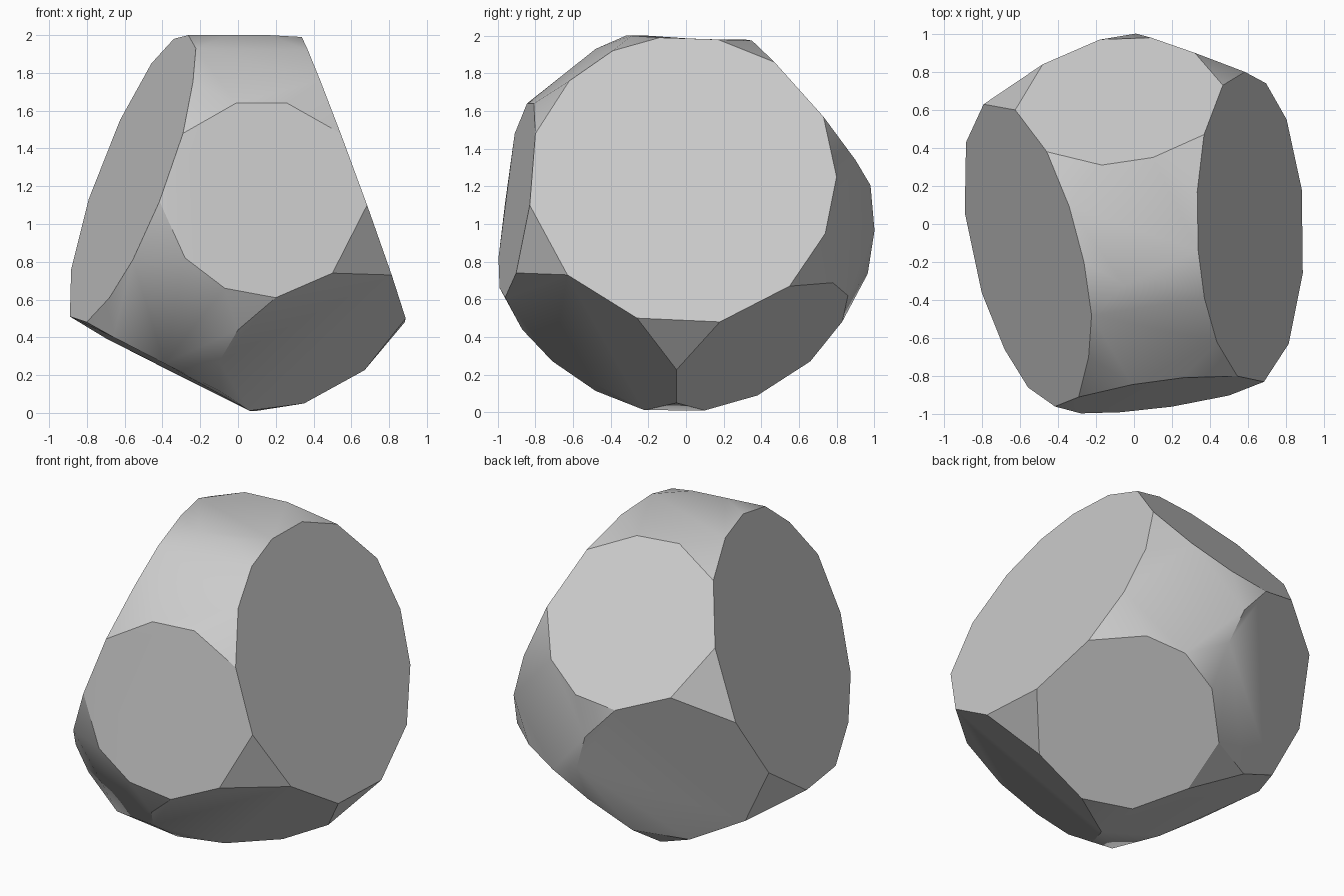
import bpy, bmesh, math

if "Cube" in bpy.data.objects:
    bpy.data.objects.remove(bpy.data.objects["Cube"])

points = []


def facet(axis, plane, outline):
    """Lift 2D outline corners onto a plane: coord[axis] = a + b*u + c*v."""
    a, b, c = plane
    for u, v in outline:
        p = [u, v]
        p.insert(axis, a + b * u + c * v)
        points.append(p)


# Large right facet (y, z)
facet(0, (1.064, -0.028, -0.367), [
    (.80, 1.25), (.74, .95), (.55, .67), (.18, .48), (-.26, .50), (-.63, .73), (-.83, 1.10),
    (-.80, 1.48), (-.62, 1.76), (-.39, 1.92), (-.14, 1.99), (.17, 1.98), (.47, 1.86), (.73, 1.57)])
# Large left facet (y, z)
facet(0, (-1.069, -0.2385, 0.379), [
    (.09, 1.98), (-.20, 2.0), (-.48, 1.93), (-.70, 1.75), (-.91, 1.48), (-.96, 1.12), (-.86, .81),
    (-.66, .61), (-.36, .48), (.06, .51), (.43, .76), (.63, 1.13), (.60, 1.55), (.38, 1.85)])
# Front facet (x, z)
facet(1, (-1.073, 0.135, 0.14), [
    (-.01, 1.64), (.26, 1.64), (.50, .74), (.20, .61), (-.07, .66), (-.28, .82)])
# Lower front right facet (x, y)
facet(2, (-0.178, 0.55, -0.71), [
    (0, -.87), (-.10, -.71), (-.09, -.48), (.06, -.22), (.35, -.05), (.67, -.05)])
# Lower back right facet (x, y)
facet(2, (-0.104, 0.53, 0.635), [
    (.56, .78), (.335, .86), (.11, .83), (-.085, .66), (-.09, .38), (.095, .10)])
# Upper back facet (x, y)
facet(2, (2.385, 0.16, -1.218), [
    (.32, .90), (.09, .98), (-.18, .97), (-.48, .84), (-.17, .31), (.10, .35)])
# Back left facet (x, z)
facet(1, (0.65, 0.553, 0.358), [(.094, .735), (.01, .966), (-.39, .237), (-.70, .395)])
# Lower left facet (x, y)
facet(2, (0.045, -0.523, -0.02), [(-.66, -.56), (-.39, -.66)])
# Top ridge (x, y)
facet(2, (2.0, 0, 0), [(-.05, -.32), (.16, -.29)])

# Wrap the facets in one convex skin and merge nearly flat triangles
bm = bmesh.new()
for p in points:
    bm.verts.new(p)
hull = bmesh.ops.convex_hull(bm, input=bm.verts[:])
loose = [v for v in bm.verts if not v.link_faces]
bmesh.ops.delete(bm, geom=loose, context='VERTS')
bmesh.ops.dissolve_limit(bm, angle_limit=math.radians(5), verts=[], edges=bm.edges[:])
bmesh.ops.recalc_face_normals(bm, faces=bm.faces[:])

mesh = bpy.data.meshes.new("faceted_stone")
bm.to_mesh(mesh)
bm.free()
stone = bpy.data.objects.new("faceted_stone", mesh)
bpy.context.collection.objects.link(stone)

# Plain grey stone
grey = bpy.data.materials.new("light_grey")
grey.diffuse_color = (0.6, 0.6, 0.6, 1)
grey.use_nodes = True
grey.node_tree.nodes["Principled BSDF"].inputs["Base Color"].default_value = grey.diffuse_color
mesh.materials.append(grey)

# Soft shading over the shallow corners only
bpy.context.view_layer.objects.active = stone
stone.select_set(True)
bpy.ops.object.shade_smooth_by_angle(angle=math.radians(30))
